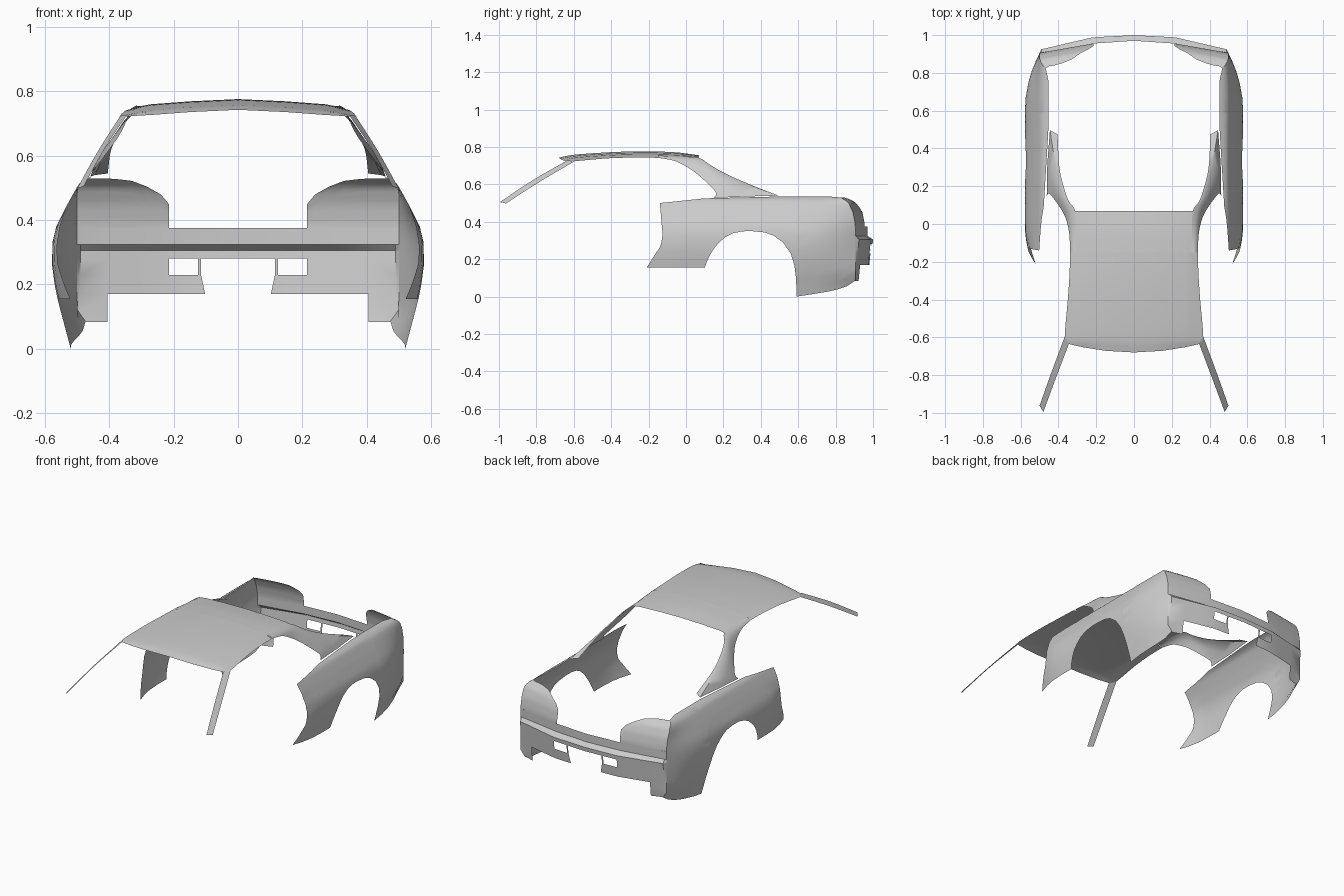
import bpy, bmesh, math
from mathutils import Vector

if "Cube" in bpy.data.objects:
    bpy.data.objects.remove(bpy.data.objects["Cube"])

grey = bpy.data.materials.new("body grey")
grey.diffuse_color = (0.6, 0.6, 0.6, 1)
grey.use_nodes = True
grey.node_tree.nodes["Principled BSDF"].inputs["Base Color"].default_value = grey.diffuse_color


def table(pts, v):
    """Piecewise linear lookup."""
    if v <= pts[0][0]:
        return pts[0][1]
    for (a, p), (b, q) in zip(pts, pts[1:]):
        if v <= b:
            return p + (q - p) * (v - a) / (b - a)
    return pts[-1][1]


def spline(pts, n):
    """Smooth curve through points, n steps per span."""
    P = [Vector(p) for p in pts]
    P = [2 * P[0] - P[1]] + P + [2 * P[-1] - P[-2]]
    out = []
    for i in range(1, len(P) - 2):
        a, b, c, d = P[i - 1:i + 3]
        for k in range(n):
            t = k / n
            out.append(0.5 * (2 * b + (c - a) * t + (2 * a - 5 * b + 4 * c - d) * t * t
                              + (3 * b - a - 3 * c + d) * t ** 3))
    return out + [P[-2]]


def sheet(name, rows, outward, skip=None, angle=35):
    """Sheet-metal panel from rows of points, mirrored over x."""
    bm = bmesh.new()
    vs = [[bm.verts.new(p) for p in r] for r in rows]
    for i in range(len(rows) - 1):
        for j in range(len(rows[0]) - 1):
            if skip and skip(i, j):
                continue
            bm.faces.new((vs[i][j], vs[i + 1][j], vs[i + 1][j + 1], vs[i][j + 1]))
    bmesh.ops.delete(bm, geom=[v for v in bm.verts if not v.link_faces], context='VERTS')
    bm.normal_update()
    total = sum((f.normal * f.calc_area() for f in bm.faces), Vector())
    if total.dot(Vector(outward)) < 0:
        bmesh.ops.reverse_faces(bm, faces=bm.faces[:])
    me = bpy.data.meshes.new(name)
    bm.to_mesh(me)
    bm.free()
    me.materials.append(grey)
    ob = bpy.data.objects.new(name, me)
    bpy.context.collection.objects.link(ob)
    ob.modifiers.new("mirror", 'MIRROR').merge_threshold = 0.0005
    bpy.ops.object.select_all(action='DESELECT')
    ob.select_set(True)
    bpy.context.view_layer.objects.active = ob
    bpy.ops.object.shade_smooth_by_angle(angle=math.radians(angle))
    return ob


# Roof: stations of (front offset scale, y, centre z, edge x, edge y, edge z)
rows = []
for yc, zc, xe, ye, ze in [(-.68, .743, .345, -.635, .722), (-.60, .758, .366, -.595, .724),
                           (-.42, .771, .352, -.42, .739), (-.28, .776, .342, -.28, .743),
                           (-.15, .776, .338, -.15, .742)]:
    r = []
    for x, drop in [(0, 0), (.15, .007), (.27, .016), (.305, .45)]:
        z = zc - drop if drop < .1 else zc - .016 - .35 * (zc - .016 - ze)
        r.append((x, yc + (ye - yc) * (x / .345) ** 2, z))
    rows.append(r + [(xe, ye, ze)])
cols = [spline([r[j] for r in rows], 4) for j in range(5)]
sheet("roof_front", list(zip(*cols)), (0, 0, 1))
shoulder = rows[-1][3]
rear = [rows[-1][:4],
        [(0, -.04, .770), (.15, -.04, .764), (.27, -.04, .756), (.307, -.04, .75)],
        [(0, .07, .755), (.15, .07, .752), (.27, .07, .747), (.312, .07, .741)]]
cols = [spline([r[j] for r in rear], 4) for j in range(4)]
sheet("roof_rear", list(zip(*cols)), (0, 0, 1))

# Windscreen pillars
sheet("windscreen_pillar",
      list(zip(spline([(.345, -.635, .728), (.415, -.82, .622), (.48, -.995, .505)], 4),
               spline([(.366, -.595, .724), (.437, -.785, .612), (.50, -.962, .498)], 4))),
      (.5, -.3, 1))

# Rear roof pillars: rear flange, outer rear edge, middle, window edge
pil = [[shoulder, (.316, -.15, .756), (.328, -.15, .75), (.338, -.15, .742)],
       [(.307, -.04, .75), (.322, -.05, .745), (.335, -.055, .737), (.342, -.06, .725)],
       [(.312, .07, .741), (.332, .06, .732), (.348, .035, .714), (.355, .01, .69)],
       [(.345, .12, .71), (.357, .12, .705), (.37, .09, .682), (.375, .06, .655)],
       [(.37, .19, .668), (.385, .195, .66), (.405, .15, .636), (.407, .11, .61)],
       [(.395, .30, .617), (.415, .315, .605), (.442, .24, .578), (.447, .16, .556)],
       [(.405, .475, .545), (.445, .497, .54), (.459, .32, .535), (.462, .15, .528)]]
cols = [spline([r[j] for r in pil], 4) for j in range(4)]
sheet("rear_roof_pillar", list(zip(*cols)), (1, 0, .6), angle=50)

# Body side cross-sections (z -> x) and plan curves
SIDE = [(0, .52), (.15, .56), (.2, .57), (.26, .578), (.33, .577), (.38, .565), (.45, .53),
        (.5, .502), (.515, .492), (.526, .475), (.535, .453)]
TAIL = [(0, .45), (.08, .47), (.12, .5), (.49, .5), (.51, .494), (.525, .48), (.535, .455)]
LEAN = [(.39, 0), (.45, .012), (.5, .035), (.515, .052), (.525, .07), (.535, .09)]
FRONT = [(.155, -.21), (.25, -.15), (.27, -.135), (.33, -.125), (.5, -.14)]
BOTTOM = [(-.13, .155), (-.08, .155), (-.03, .155), (.03, .155), (.1, .155), (.113, .19), (.13, .225),
          (.15, .257), (.175, .288), (.21, .318), (.25, .338), (.3, .349), (.35, .35), (.42, .343),
          (.47, .325), (.52, .288), (.56, .23), (.58, .165), (.588, .1), (.592, 0), (.67, .012),
          (.75, .025), (.81, .038), (.86, .055), (.905, .085)]
TOP = [(-.13, .5), (.1, .525), (.5, .535), (.82, .535), (.905, .53)]

# Rear quarter panels with wheel arch
rows = []
for u, zb in BOTTOM:
    r = []
    zt = table(TOP, u)
    for k in range(19):
        z = zb + (zt - zb) * (1 - (1 - k / 18) ** 1.5)
        y = u + (table(FRONT, z) + .13) * max(0, 1 - (u + .13) / .2)
        y -= table(LEAN, z) * max(0, (u - .7) / .205)
        w = max(0, (u - .6) / .305) ** 2
        x = table(SIDE, z) * (1 - w) + table(TAIL, z) * w
        if y < 0 and z < .45:
            x -= .9 * y * y * min(1, (.45 - z) / .1)
        r.append((x, y, z))
    rows.append(r)
sheet("rear_quarter_panel", rows, (1, 0, 0))

INNER = [(0, .97), (.22, .955), (.49, .908), (.5, .905)]
OUTER = [(0, 1.0), (.22, .988), (.49, .925)]

# Tail lamp surrounds, curling forward at the top
rows = []
for x, zt in [(.215, .45), (.24, .48), (.285, .505), (.33, .522), (.38, .528), (.42, .53),
              (.45, .53), (.5, .53)]:
    r = []
    for k in range(13):
        z = .375 + (zt - .375) * (1 - (1 - k / 12) ** 1.5)
        xx = min(x, table(TAIL, z) - (.5 - x) * .1)
        r.append((xx if x < .5 else table(TAIL, z), table(INNER, x) - table(LEAN, z), z))
    rows.append(r)
sheet("tail_lamp_surround", rows, (0, 1, 0))

# Band across the tail and bumper ledge
XS = [0, .11, .22, .32, .42, .49, .5]
sheet("tail_band", [[(x, table(INNER, x), z) for z in (.375, .325)] for x in XS], (0, 1, 0))


def bumper_y(x):
    return .905 if x >= .5 else table(OUTER, x)


sheet("bumper_ledge", [[(x, table(INNER, x), .325), (x, bumper_y(x), .305)] for x in XS], (0, 0, 1))

# Bumper face with plate recess, lamp openings and lower corners
BX = [0, .115, .125, .215, .31, .405, .49, .5]
BZ = [.305, .28, .23, .17, .12, .083]


def bumper_gap(i, j):
    if j == 0:
        return False
    if j == 1:
        return i in (0, 2)
    if j == 2:
        return i == 0
    return i < 5


rows = []
for x in BX:
    r = []
    for z in BZ:
        xx = x
        if x == .115 and z == .17:
            xx = .102
        if x >= .49:
            xx = table(TAIL, z) - (.5 - x)
        r.append((xx, bumper_y(x) - .1 * (.305 - z) * (x < .5), z))
    rows.append(r)
sheet("rear_bumper", rows, (0, 1, 0), bumper_gap)
